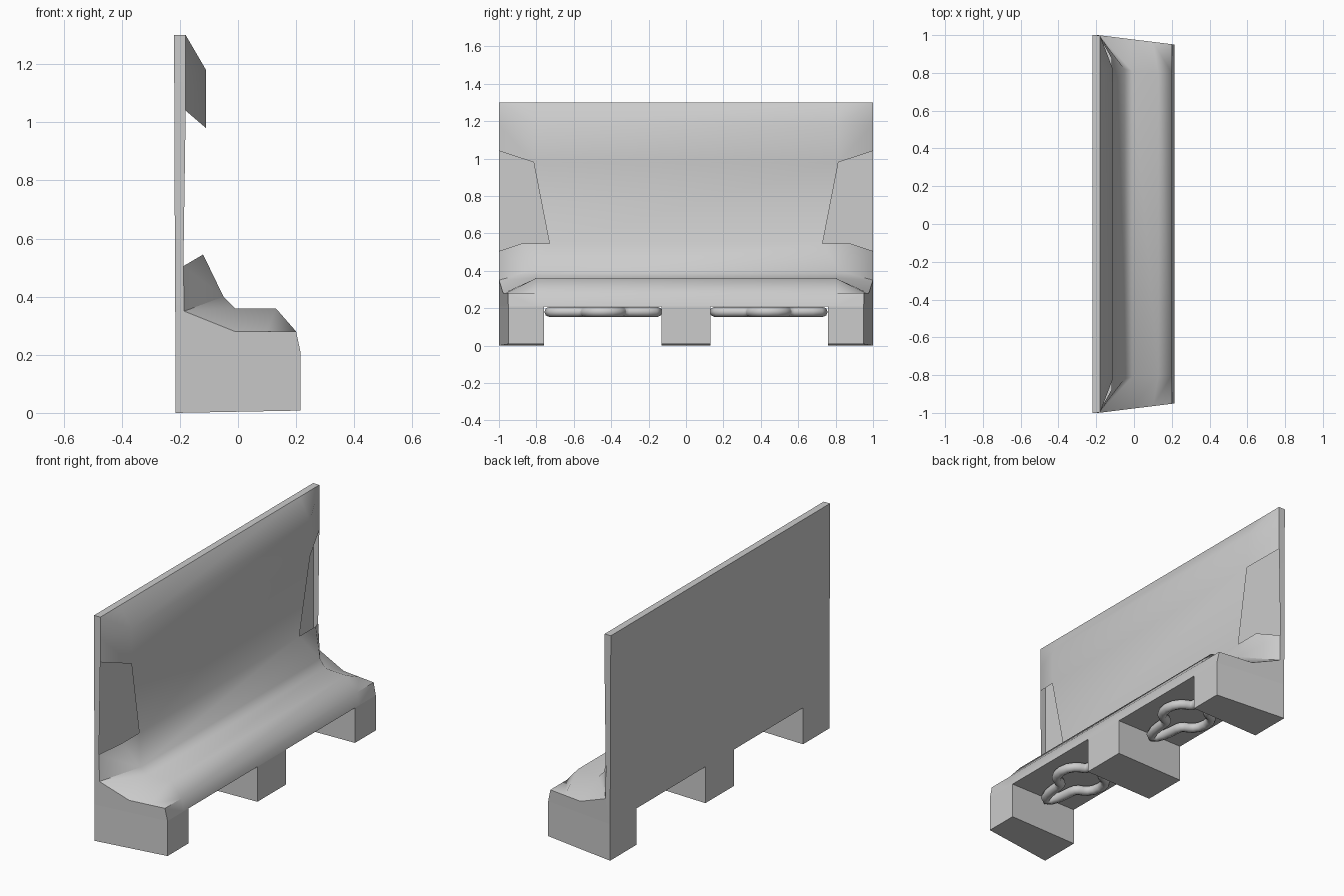
import bpy, bmesh, math

if "Cube" in bpy.data.objects:
    bpy.data.objects.remove(bpy.data.objects["Cube"])


def make_object(name, faces, smooth=None):
    # faces are lists of coordinates; shared corners are welded
    bm = bmesh.new()
    for f in faces:
        bm.faces.new([bm.verts.new(p) for p in f])
    bmesh.ops.remove_doubles(bm, verts=bm.verts, dist=0.0005)
    bmesh.ops.recalc_face_normals(bm, faces=bm.faces)
    me = bpy.data.meshes.new(name)
    bm.to_mesh(me)
    bm.free()
    ob = bpy.data.objects.new(name, me)
    bpy.context.collection.objects.link(ob)
    if smooth:
        bpy.ops.object.select_all(action='DESELECT')
        ob.select_set(True)
        bpy.context.view_layer.objects.active = ob
        bpy.ops.object.shade_smooth_by_angle(angle=math.radians(smooth))
    return ob


def side_y(x):
    # bench ends taper towards the front
    return 1.0 - 0.05 * max(0, x + 0.19) / 0.405


def flip(p):
    return (p[0], -p[1], p[2])


# Padding: outline at the bench end (x, z) and inset outline (x, y, z)
end = [(x, side_y(x), z) for x, z in [
    (-.18, 1.30), (-.18, 1.18), (-.18, 1.04), (-.188, .505), (-.185, .35),
    (-.01, .28), (.10, .28), (.20, .28), (.215, .21)]]
inner = [(-.18, .82, 1.30), (-.11, .815, 1.18), (-.11, .815, .98),
         (-.12, .73, .545), (-.05, .82, .40), (-.01, .81, .36),
         (.13, .80, .36), (.20, .80, .28), (.215, .80, .21)]
mid = (-.12, .88, .545)
back_top, back_low = (-.22, 1, 1.30), (-.215, 1, .21)
back_mid = (-.217, 1, .505)

half = []
for i in range(8):
    if i == 2:
        continue  # open gap between padding and back board
    if i == 3:
        half += [[end[3], mid, inner[4], end[4]], [mid, inner[3], inner[4]]]
    elif i == 0:
        half += [[end[0], inner[0], inner[1]], [end[0], inner[1], end[1]]]
    else:
        half.append([end[i], inner[i], inner[i + 1], end[i + 1]])
# Edge of the back board and flat end panel
half.append([back_top] + end[:4] + [back_mid])
half.append([back_mid] + end[3:] + [back_low])

faces = half + [[flip(p) for p in f] for f in half]
for a, b in zip(inner, inner[1:]):
    faces.append([a, flip(a), flip(b), b])
# Top edge, back and underside
faces.append([back_top, end[0], inner[0], flip(inner[0]), flip(end[0]), flip(back_top)])
faces.append([back_top, back_mid, back_low, flip(back_low), flip(back_mid), flip(back_top)])
faces.append([back_low, end[8], inner[8], flip(inner[8]), flip(end[8]), flip(back_low)])
make_object("padded_bench", faces, 40)


# Feet: two ends and one in the middle
def foot(name, back, front):
    low = [(-.215, back[0], 0), (-.215, back[1], 0), (.215, front[1], .008), (.215, front[0], .008)]
    top = [(x, y, .21) for x, y, z in low]
    sides = [[low[i], low[(i + 1) % 4], top[(i + 1) % 4], top[i]] for i in range(4)]
    make_object(name, sides + [low, top])


foot("foot_middle", (-.13, .13), (-.13, .13))
foot("foot_right", (.76, 1), (.76, .95))
foot("foot_left", (-1, -.76), (-.95, -.76))

# Wavy tube loops hung below the seat
for side, cy in (("left", -.442), ("right", .442)):
    cu = bpy.data.curves.new("heater_loop_" + side, 'CURVE')
    cu.dimensions = '3D'
    cu.bevel_depth = .027
    cu.bevel_resolution = 2
    sp = cu.splines.new('POLY')
    n = 40
    sp.points.add(n - 1)
    for k in range(n):
        t = 2 * math.pi * k / n
        r = 1 + .30 * math.cos(4 * t)
        sp.points[k].co = (.105 * r * math.sin(t), cy + .222 * r * math.cos(t), .18, 1)
    sp.use_cyclic_u = True
    sp.use_smooth = True
    ob = bpy.data.objects.new("heater_loop_" + side, cu)
    bpy.context.collection.objects.link(ob)
